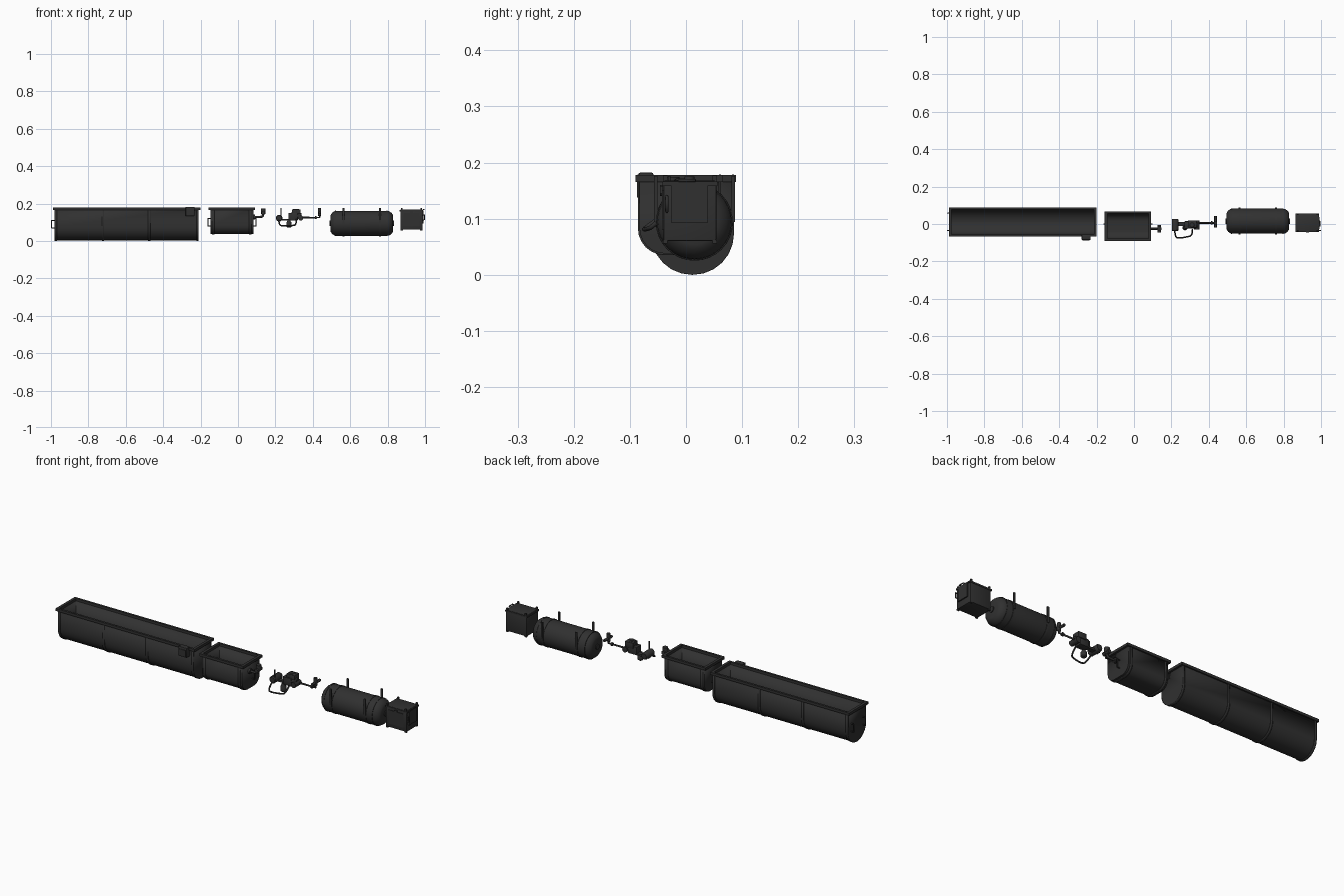
import bpy, bmesh, math
from mathutils import Vector

if "Cube" in bpy.data.objects:
    bpy.data.objects.remove(bpy.data.objects["Cube"])

mat = bpy.data.materials.new("charcoal")
mat.diffuse_color = (0.03, 0.03, 0.03, 1)
mat.use_nodes = True
mat.node_tree.nodes["Principled BSDF"].inputs["Base Color"].default_value = mat.diffuse_color


def finish(name, bm, smooth=True):
    bmesh.ops.recalc_face_normals(bm, faces=bm.faces)
    me = bpy.data.meshes.new(name)
    bm.to_mesh(me)
    bm.free()
    ob = bpy.data.objects.new(name, me)
    bpy.context.collection.objects.link(ob)
    me.materials.append(mat)
    if smooth:
        bpy.ops.object.select_all(action='DESELECT')
        ob.select_set(True)
        bpy.context.view_layer.objects.active = ob
        bpy.ops.object.shade_smooth_by_angle(angle=math.radians(35))
    return ob


def box(name, x, y, z, bevel=0):
    bm = bmesh.new()
    bmesh.ops.create_cube(bm, size=1)
    for v in bm.verts:
        v.co = [(r[0] + r[1]) / 2 + c * (r[1] - r[0]) for r, c in zip((x, y, z), v.co)]
    if bevel:
        bmesh.ops.bevel(bm, geom=bm.edges[:], offset=bevel, segments=2, affect='EDGES', profile=0.5)
    return finish(name, bm, bool(bevel))


def lathe(name, origin, axis, profile, n=24):
    """Turned part: profile is (distance along axis, radius)."""
    q = Vector((0, 0, 1)).rotation_difference(Vector(axis))
    bm = bmesh.new()
    rings = [[bm.verts.new(Vector(origin) + q @ Vector((r * math.cos(a), r * math.sin(a), d)))
              for a in (2 * math.pi * i / n for i in range(n))] for d, r in profile]
    for p, s in zip(rings, rings[1:]):
        for i in range(n):
            bm.faces.new((p[i], p[(i + 1) % n], s[(i + 1) % n], s[i]))
    bm.faces.new(rings[0])
    bm.faces.new(rings[-1])
    return finish(name, bm)


def tube(name, pts, r, curved=False):
    cu = bpy.data.curves.new(name, 'CURVE')
    cu.dimensions = '3D'
    cu.bevel_depth = r
    cu.bevel_resolution = 2
    cu.use_fill_caps = True
    cu.resolution_u = 6
    sp = cu.splines.new('NURBS' if curved else 'POLY')
    sp.points.add(len(pts) - 1)
    for p, c in zip(sp.points, pts):
        p.co = (*c, 1)
    if curved:
        sp.use_endpoint_u = True
        sp.order_u = 3
    cu.materials.append(mat)
    ob = bpy.data.objects.new(name, cu)
    bpy.context.collection.objects.link(ob)
    return ob


def u_profile(cy, half, z0, z1, rad, n=7):
    """Open U outline: upright sides with rounded lower corners."""
    right = [(cy + half - rad + rad * math.cos(a), z0 + rad - rad * math.sin(a))
             for a in (math.pi / 2 * i / (n - 1) for i in range(n))]
    side = [(cy + half, z1)] + right
    out = side + [(2 * cy - y, z) for y, z in reversed(side)]
    return [p for i, p in enumerate(out) if i == 0 or math.dist(p, out[i - 1]) > 1e-5]


def u_sheet(name, prof, x0, x1, thick, ends):
    bm = bmesh.new()
    a, b = [[bm.verts.new((x, y, z)) for y, z in prof] for x in (x0, x1)]
    for i in range(len(prof) - 1):
        bm.faces.new((a[i], a[i + 1], b[i + 1], b[i]))
    if ends:
        bm.faces.new(a)
        bm.faces.new(b)
    ob = finish(name, bm)
    # make normals face outward so the wall thickens inward
    low = min(ob.data.polygons, key=lambda p: p.center.z + (1 if abs(p.normal.x) > .5 else 0))
    if low.normal.z > 0:
        ob.data.flip_normals()
    m = ob.modifiers.new("wall", 'SOLIDIFY')
    m.thickness = thick
    m.offset = -1
    return ob


def trough(name, x0, x1, cy, z0, rad, bands):
    top = 0.178
    u_sheet(name + "_shell", u_profile(cy, .071, z0 + .003, top - .002, rad), x0 + .01, x1 - .01, .004, True)
    for i, x in enumerate(bands):
        u_sheet(f"{name}_band_{i}", u_profile(cy, .074, z0, top - .005, rad + .003), x - .006, x + .006, .004, False)
    # flanged rim
    zr = (top - .013, top)
    for s in (-1, 1):
        ys = sorted((cy + s * .067, cy + s * .078))
        box(f"{name}_rim_side_{s}", (x0, x1), ys, zr)
        n = int((x1 - x0) / .04)
        for i in range(n):
            lathe(f"{name}_bolt", (x0 + .02 + i * .04, cy + s * .0725, top - .001), (0, 0, 1), [(0, .002), (.0018, .002)], 6)
    for x in ((x0, x0 + .014), (x1 - .014, x1)):
        box(name + "_rim_end", x, (cy - .067, cy + .067), zr)


def handle(name, x, s, cy, z, w, h):
    tube(name, [(x, cy, z - h), (x + s * w, cy, z - h), (x + s * w, cy, z + h), (x, cy, z + h)], .003)


# Long trough
trough("long_trough", -.99, -.20, .0115, 0, .07, (-.974, -.722, -.475, -.216))
for cy in (-.035, .058):
    handle("long_trough_handle", -.98, -1, cy, .09, .017, .02)
box("trough_control_box", (-.28, -.232), (-.085, -.058), (.132, .182), .003)
box("trough_control_lid", (-.275, -.237), (-.087, -.084), (.138, .17))

# Short tank with end handles
trough("short_tank", -.157, .092, -.0118, .035, .045, (-.132, .066))
for x, s in ((-.147, -1), (.082, 1)):
    handle("short_tank_handle", x, s, .0, .10, .014, .02)

# Outlet pipe and cup on the short tank
oy = -.025
tube("outlet_pipe", [(.08, oy, .128), (.115, oy, .128), (.135, oy, .13), (.135, oy, .15)], .006, True)
lathe("outlet_flange", (.08, oy, .128), (1, 0, 0), [(0, .013), (.012, .013)], 16)
lathe("outlet_cup", (.135, oy, .142), (0, 0, 1), [(0, .008), (.006, .013), (.032, .013)], 16)
lathe("outlet_crosspipe", (.135, -.046, .15), (0, 1, 0), [(0, .01), (.04, .01)], 16)

# Pump: wheel, housing, filter bowl and hose
lathe("pump_drum", (.22, -.038, .122), (0, 1, 0), [(0, .014), (.004, .018), (.06, .018), (.066, .014)], 20)
tube("pump_lever", [(.23, -.03, .13), (.23, -.03, .176)], .0025)
box("pump_bracket", (.205, .275), (-.01, .012), (.108, .118))
box("pump_block", (.27, .32), (-.025, .015), (.108, .15), .004)
lathe("pump_motor", (.285, -.005, .135), (1, 0, 0), [(0, .019), (.045, .019), (.055, .012)], 20)
lathe("pump_motor_cap", (.31, -.005, .145), (0, 0, 1), [(0, .016), (.024, .016), (.027, .012)], 16)
box("pump_junction", (.288, .335), (-.02, .02), (.138, .168), .003)
lathe("pump_side_wheel", (.335, -.03, .123), (0, 1, 0), [(0, .014), (.05, .014)], 16)
lathe("filter_bowl", (.272, -.02, .072), (0, 0, 1), [(0, .009), (.005, .014), (.026, .014), (.036, .008), (.042, .008)], 16)
tube("pump_hose", [(.218, -.035, .11), (.22, -.07, .085), (.24, -.076, .08), (.29, -.068, .082),
                   (.312, -.06, .085), (.312, -.03, .115)], .004, True)
tube("pump_outlet_rod", [(.33, .006, .125), (.436, .006, .125), (.436, .006, .14)], .005)
lathe("outlet_rod_collar", (.412, .006, .125), (1, 0, 0), [(0, .009), (.008, .009)], 12)
lathe("rod_cup", (.436, .006, .132), (0, 0, 1), [(0, .006), (.004, .009), (.043, .009)], 14)
tube("rod_crosspipe", [(.436, -.02, .15), (.436, .043, .15)], .007)

# Pressure tank with domed ends, bands and hangers
ty, tz = .015, .094
half = [(0, .04), (.003, .048), (.010, .057), (.022, .065), (.034, .067)]
lathe("pressure_tank", (.494, ty, tz), (1, 0, 0), half + [(.336 - d, r) for d, r in reversed(half)], 32)
for x in (.522, .796):
    lathe("tank_seam", (x - .003, ty, tz), (1, 0, 0), [(0, .0685), (.006, .0685)], 32)
for x in (.565, .759):
    lathe("tank_strap", (x - .005, ty, tz), (1, 0, 0), [(0, .069), (.01, .069)], 32)
    for s in (-1, 1):
        y = ty + s * .069
        box("tank_hanger", (x - .005, x + .005), (y - .003, y + .003), (tz, .176))
for x, s in ((.496, -1), (.828, 1)):
    lathe("tank_port", (x, ty, tz), (s, 0, 0), [(0, .014), (.006, .014)], 16)

# Equipment case with end door, latch, handle and hangers
box("case_body", (.868, .986), (-.04, .054), (.06, .168), .003)
box("case_lid", (.864, .99), (-.042, .056), (.158, .166))
box("case_end_door", (.985, .992), (-.026, .038), (.092, .162))
handle("case_door_handle", .984, 1, -.034, .126, .013, .013)
tube("case_top_handle", [(.988, -.012, .168), (.995, -.012, .168), (.995, .015, .168), (.988, .015, .168)], .003)
box("case_front_panel", (.885, .97), (-.043, -.039), (.08, .15))
box("case_latch", (.92, .935), (-.046, -.041), (.145, .158))
for x in (.875, .98):
    for y in (-.037, .051):
        box("case_hanger", (x - .004, x + .004), (y - .004, y + .004), (.16, .177))
        box("case_foot", (x - .006, x + .006), (y - .004, y + .004), (.056, .062))
